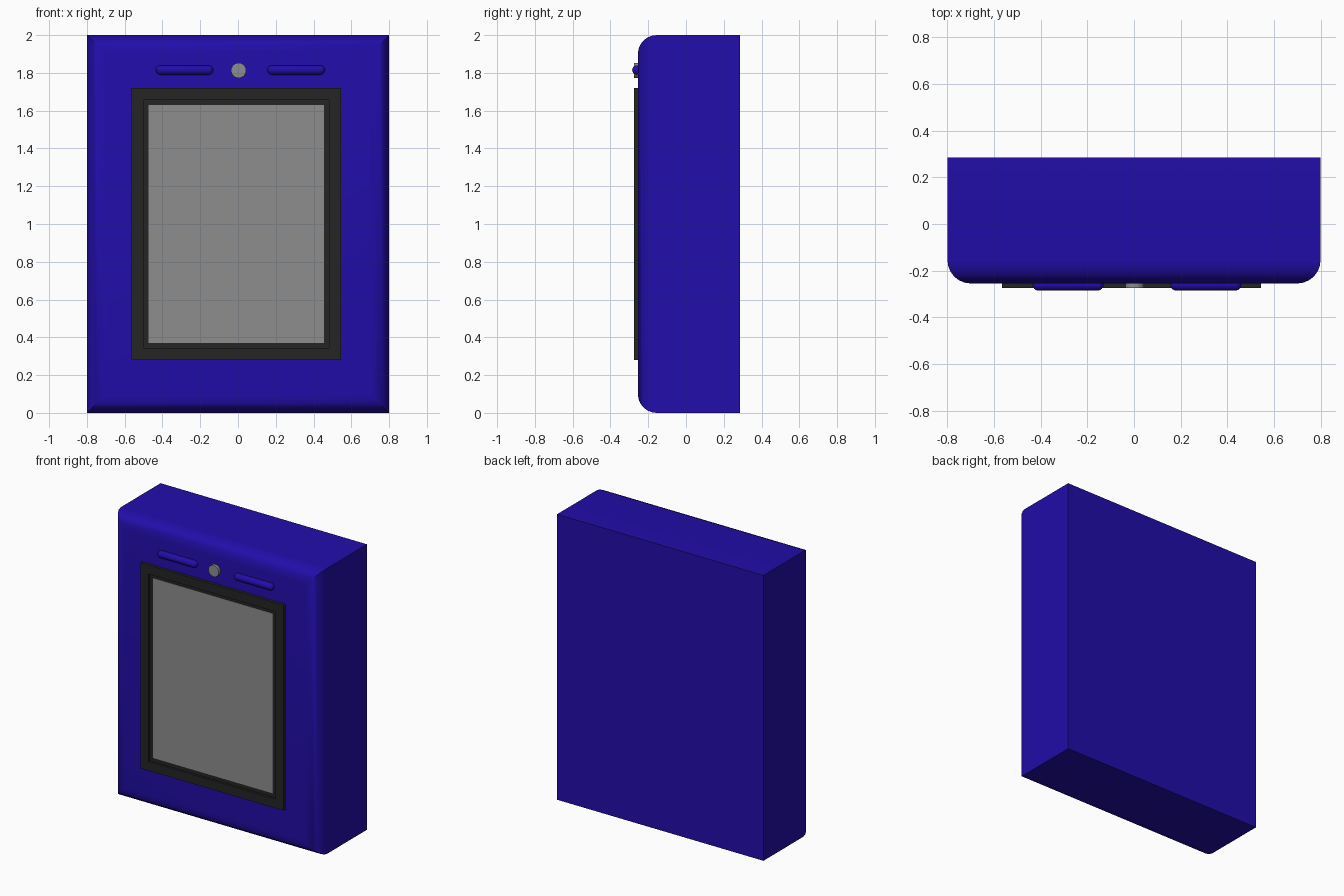
import bpy
import bmesh
import math
from mathutils import Matrix, Vector

default = bpy.data.objects.get("Cube")
if default:
    bpy.data.objects.remove(default, do_unlink=True)


def make_material(name, rgb):
    mat = bpy.data.materials.new(name)
    mat.use_nodes = True
    color = (*rgb, 1.0)
    mat.diffuse_color = color
    mat.node_tree.nodes["Principled BSDF"].inputs["Base Color"].default_value = color
    return mat


blue = make_material("deep_blue", (0.016, 0.004, 0.40))
black = make_material("frame_black", (0.018, 0.018, 0.018))
grey = make_material("screen_grey", (0.27, 0.27, 0.27))


def add_object(name, bm, mat, smooth=False):
    mesh = bpy.data.meshes.new(name)
    bm.to_mesh(mesh)
    bm.free()
    mesh.materials.append(mat)
    obj = bpy.data.objects.new(name, mesh)
    bpy.context.collection.objects.link(obj)
    if smooth:
        bpy.ops.object.select_all(action='DESELECT')
        obj.select_set(True)
        bpy.context.view_layer.objects.active = obj
        bpy.ops.object.shade_smooth_by_angle(angle=math.radians(35))
    return obj


def box(low, high):
    low, high = Vector(low), Vector(high)
    bm = bmesh.new()
    bmesh.ops.create_cube(bm, size=1, matrix=Matrix.Translation((low + high) / 2)
                          @ Matrix.Diagonal((*(high - low), 1)))
    bm.normal_update()
    return bm


def front_face(bm):
    return min(bm.faces, key=lambda f: f.calc_center_median().y)


FRONT = -0.255

# Housing with only the front rim rounded
bm = box((-0.8, FRONT, 0), (0.8, 0.285, 2))
bmesh.ops.bevel(bm, geom=list(front_face(bm).edges), offset=0.1, segments=6,
                profile=0.5, affect='EDGES')
add_object("housing", bm, blue, smooth=True)

# Raised frame with a straight-sided opening
bm = box((-0.565, -0.275, 0.28), (0.545, FRONT + 0.005, 1.72))
face = front_face(bm)
bmesh.ops.inset_region(bm, faces=[face], thickness=0.09)
inner = bmesh.ops.extrude_discrete_faces(bm, faces=[face])["faces"]
bmesh.ops.translate(bm, verts=inner[0].verts, vec=(0, 0.016, 0))
add_object("screen_frame", bm, black)

# Screen set back inside the frame
add_object("screen", box((-0.475, -0.261, 0.37), (0.455, -0.253, 1.63)), grey)

# Round camera between the two bars
bm = bmesh.new()
bmesh.ops.create_cone(bm, cap_ends=True, segments=24, radius1=0.04, radius2=0.04, depth=0.03,
                      matrix=Matrix.Translation((0.003, -0.26, 1.813))
                      @ Matrix.Rotation(math.pi / 2, 4, 'X'))
add_object("camera_button", bm, grey, smooth=True)


# Rounded bars: a ball stretched apart at its equator
def rounded_bar(name, x, length=0.305, radius=0.025):
    bm = bmesh.new()
    bmesh.ops.create_uvsphere(bm, u_segments=16, v_segments=12, radius=radius)
    bmesh.ops.rotate(bm, verts=bm.verts, matrix=Matrix.Rotation(math.pi / 2, 3, 'Y'))
    middle = [e for e in bm.edges if all(abs(v.co.x) < 1e-5 for v in e.verts)]
    bmesh.ops.split_edges(bm, edges=middle)
    half = length / 2 - radius
    for f in bm.faces:
        f.tag = f.calc_center_median().x > 0
    for v in bm.verts:
        v.co.x += half if v.link_faces[0].tag else -half
    rims = [e for e in bm.edges if e.is_boundary]
    bmesh.ops.bridge_loops(bm, edges=rims)
    bmesh.ops.recalc_face_normals(bm, faces=bm.faces)
    bmesh.ops.translate(bm, verts=bm.verts, vec=(x, -0.26, 1.815))
    add_object(name, bm, blue, smooth=True)


rounded_bar("right_speaker_bar", -0.283)
rounded_bar("left_speaker_bar", 0.308)
